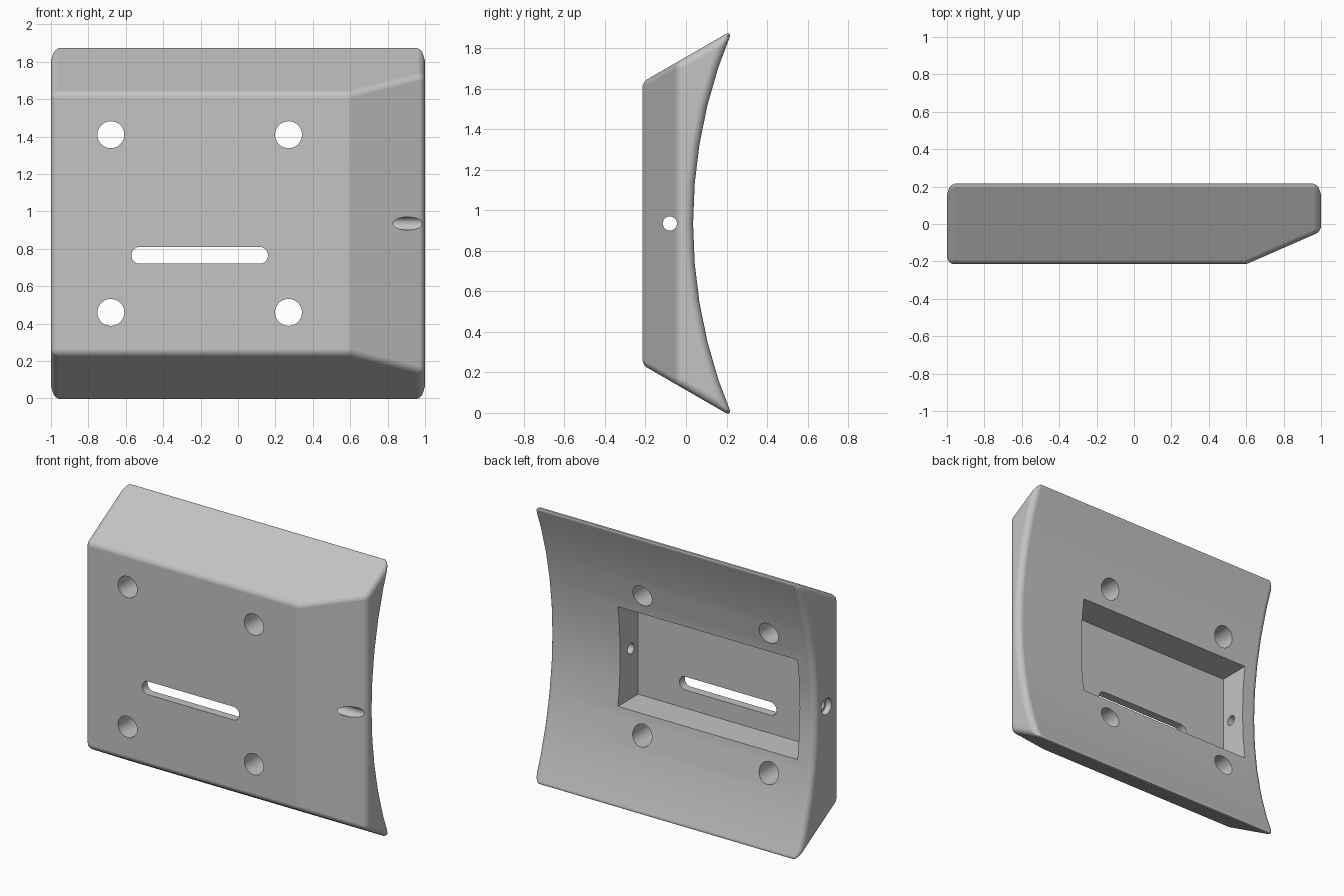
import bpy, bmesh, math
from mathutils import Vector, Matrix

cube = bpy.data.objects.get("Cube")
if cube:
    bpy.data.objects.remove(cube, do_unlink=True)

MID_Z = 0.935       # height of the symmetry plane
FRONT_Y = -0.215    # flat front face
TIP_Y, TIP_H = 0.229, 0.954   # sharp tips of the side profile
FRONT_H = 0.698     # half height of the front face
ARC_Y = 0.035       # deepest point of the hollow back

# Single material
grey = bpy.data.materials.new("light_grey")
grey.use_nodes = True
grey.diffuse_color = (0.55, 0.55, 0.55, 1)
grey.node_tree.nodes["Principled BSDF"].inputs["Base Color"].default_value = (0.55, 0.55, 0.55, 1)


def link(name, bm):
    bmesh.ops.recalc_face_normals(bm, faces=bm.faces)
    mesh = bpy.data.meshes.new(name)
    bm.to_mesh(mesh)
    bm.free()
    mesh.materials.append(grey)
    obj = bpy.data.objects.new(name, mesh)
    bpy.context.collection.objects.link(obj)
    return obj


def prism(bm, points, depth):
    face = bm.faces.new([bm.verts.new(p) for p in points])
    out = bmesh.ops.extrude_face_region(bm, geom=[face])
    moved = [v for v in out["geom"] if isinstance(v, bmesh.types.BMVert)]
    bmesh.ops.translate(bm, verts=moved, vec=depth)


# Body: side profile with slanted top and bottom and an arc at the back
sag = TIP_Y - ARC_Y
radius = (TIP_H ** 2 + sag ** 2) / (2 * sag)
half = math.asin(TIP_H / radius)
steps = 10
profile = [(FRONT_Y, MID_Z + FRONT_H), (FRONT_Y, MID_Z - FRONT_H)]
for i in range(steps + 1):
    a = half * (2 * i / steps - 1)
    profile.append((ARC_Y + radius * (1 - math.cos(a)), MID_Z + radius * math.sin(a)))
bm = bmesh.new()
prism(bm, [(-1, y, z) for y, z in profile], (2, 0, 0))

# Angled cut along the front edge of the +x end
bmesh.ops.bisect_plane(bm, geom=bm.verts[:] + bm.edges[:] + bm.faces[:],
                       plane_co=(0.6, FRONT_Y, 0), plane_no=(0.175, -0.4, 0),
                       clear_outer=True)
bmesh.ops.holes_fill(bm, edges=[e for e in bm.edges if e.is_boundary])
bmesh.ops.recalc_face_normals(bm, faces=bm.faces)

# Rounded edges: setback follows how sharply the faces turn
ROUND, LIMIT = 0.045, 0.042
weight = bm.edges.layers.float.new("bevel_weight_edge")
for e in bm.edges:
    turn = e.calc_face_angle(0)
    if turn > math.radians(15):
        e[weight] = min(1, ROUND * math.tan(turn / 2) / LIMIT)
body = link("body", bm)
bevel = body.modifiers.new("rounded_edges", "BEVEL")
bevel.limit_method = "WEIGHT"
bevel.width = LIMIT
bevel.segments = 6
bevel.use_clamp_overlap = False


# Cutters
def box_cutter(name, lo, hi):
    bm = bmesh.new()
    lo, hi = Vector(lo), Vector(hi)
    bmesh.ops.create_cube(bm, size=1, matrix=Matrix.Translation((lo + hi) / 2)
                          @ Matrix.Diagonal((*(hi - lo), 1)))
    return link(name, bm)


def slot_cutter(name, x0, x1, z, r):
    # Stadium along x, cut through y; a round hole when x0 equals x1
    n, pts = 20, []
    for cx, start in ((x1, -math.pi / 2), (x0, math.pi / 2)):
        for i in range(n if x0 == x1 else n + 1):
            a = start + math.pi * i / n
            pts.append((cx + r * math.cos(a), -0.5, z + r * math.sin(a)))
    bm = bmesh.new()
    prism(bm, pts, (0, 1, 0))
    return link(name, bm)


def side_hole(name, x0, x1, r):
    bm = bmesh.new()
    place = Matrix.Translation(((x0 + x1) / 2, -0.08, MID_Z)) @ Matrix.Rotation(math.pi / 2, 4, "Y")
    bmesh.ops.create_cone(bm, cap_ends=True, segments=32, radius1=r, radius2=r,
                          depth=x1 - x0, matrix=place)
    return link(name, bm)


cutters = [box_cutter("pocket_cutter", (-0.88, -0.157, 0.596), (0.47, 0.4, 1.274)),
           slot_cutter("slot_cutter", -0.525, 0.115, 0.765, 0.045),
           side_hole("side_hole_cutter", -1.2, 1.2, 0.035),
           side_hole("counterbore_cutter", -1.2, -0.96, 0.055)]
for x in (-0.68, 0.27):
    for dz in (-0.475, 0.475):
        cutters.append(slot_cutter("screw_hole_cutter", x, x, MID_Z + dz, 0.072))

for c in cutters:
    c.hide_render = True
    cut = body.modifiers.new(c.name, "BOOLEAN")
    cut.operation = "DIFFERENCE"
    cut.solver = "EXACT"
    cut.object = c

# Apply the cuts, then smooth the rounded areas
bpy.ops.object.select_all(action="DESELECT")
body.select_set(True)
bpy.context.view_layer.objects.active = body
for m in list(body.modifiers):
    bpy.ops.object.modifier_apply(modifier=m.name)
for c in cutters:
    bpy.data.objects.remove(c, do_unlink=True)
bpy.ops.object.shade_smooth_by_angle(angle=math.radians(30))
normals = body.modifiers.new("even_shading", "WEIGHTED_NORMAL")
normals.keep_sharp = True
